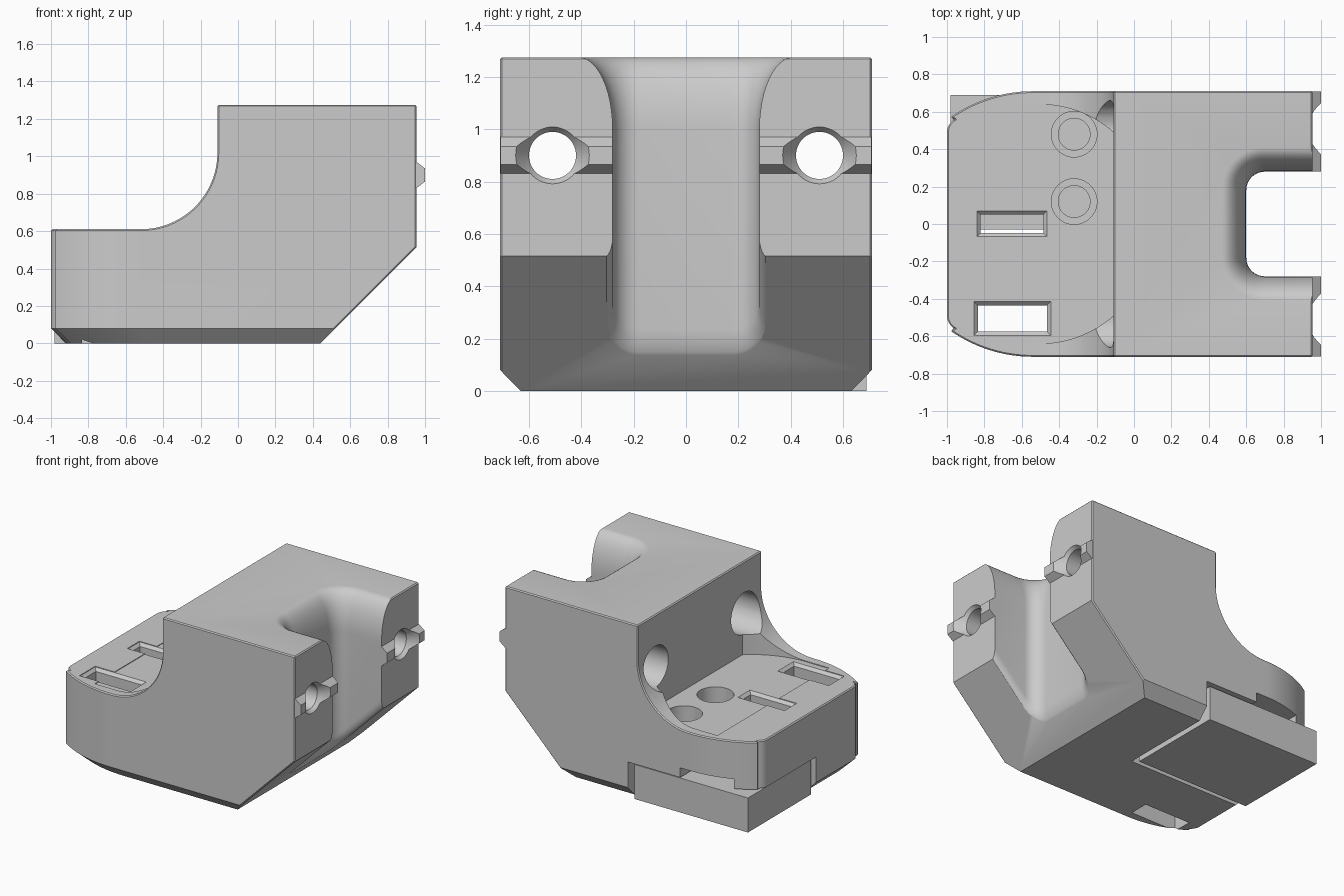
import bpy, bmesh, math
from mathutils import Vector

if "Cube" in bpy.data.objects:
    bpy.data.objects.remove(bpy.data.objects["Cube"], do_unlink=True)

grey = bpy.data.materials.new("plain grey")
grey.use_nodes = True
grey.diffuse_color = (0.6, 0.6, 0.6, 1)
grey.node_tree.nodes["Principled BSDF"].inputs["Base Color"].default_value = (0.6, 0.6, 0.6, 1)


def loft(name, rings):
    """Closed solid skinned through rings of equal point count."""
    bm = bmesh.new()
    loops = [[bm.verts.new(p) for p in ring] for ring in rings]
    n = len(loops[0])
    bm.faces.new(loops[0])
    bm.faces.new(loops[-1])
    for a, b in zip(loops, loops[1:]):
        for i in range(n):
            j = (i + 1) % n
            bm.faces.new((a[i], a[j], b[j], b[i]))
    bmesh.ops.recalc_face_normals(bm, faces=bm.faces)
    mesh = bpy.data.meshes.new(name)
    bm.to_mesh(mesh)
    bm.free()
    mesh.materials.append(grey)
    obj = bpy.data.objects.new(name, mesh)
    bpy.context.collection.objects.link(obj)
    return obj


def box(name, x0, x1, y0, y1, z0, z1):
    base = [(x0, y0), (x1, y0), (x1, y1), (x0, y1)]
    return loft(name, [[(x, y, z) for x, y in base] for z in (z0, z1)])


def turned(name, centre, axis, steps, n=48):
    """Round solid along an axis from (distance, radius) steps."""
    rings = []
    for d, r in steps:
        ring = []
        for i in range(n):
            a = math.tau * i / n
            u, v = r * math.cos(a), r * math.sin(a)
            ring.append(Vector(centre) + Vector((d, u, v) if axis == "x" else (u, v, d)))
        rings.append(ring)
    return loft(name, rings)


def arc(cx, cy, r, a0, a1, n):
    return [(cx + r * math.cos(math.radians(a0 + (a1 - a0) * i / n)),
             cy + r * math.sin(math.radians(a0 + (a1 - a0) * i / n))) for i in range(n + 1)]


def apply(obj, mod):
    bpy.context.view_layer.objects.active = obj
    bpy.ops.object.modifier_apply(modifier=mod.name)


def combine(obj, tool, operation="DIFFERENCE"):
    mod = obj.modifiers.new("combine", "BOOLEAN")
    mod.operation, mod.solver, mod.object = operation, "EXACT", tool
    apply(obj, mod)
    bpy.data.objects.remove(tool, do_unlink=True)


# Body: side profile with the swept step
profile = [(-1.1, 0), (-1.1, 0.61)] + arc(-0.52, 1.02, 0.41, -90, 0, 24)
profile += [(-0.11, 1.275), (0.955, 1.275), (0.955, 0.515), (0.44, 0)]
body = loft("body", [[(x, y, z) for x, z in profile] for y in (-0.9, 0.9)])

# Plan outline with bowed end corners, narrowed at the foot for a chamfer
half = [(1.2, 0.71)] + arc(-0.54, -0.06, 0.77, 90, 125, 14) + arc(-0.92, 0.49, 0.08, 120, 180, 6)
plan = half + [(x, -y) for x, y in reversed(half)]
foot = [(1.2 - (1.2 - x) * 0.964, y * 0.89) for x, y in plan]
outline = loft("outline", [[(x, y, 0) for x, y in foot], [(x, y, 0.08) for x, y in plan],
                           [(x, y, 1.5) for x, y in plan]])
combine(body, outline, "INTERSECT")

bevel = body.modifiers.new("edge chamfer", "BEVEL")
bevel.width, bevel.segments = 0.018, 1
bevel.limit_method, bevel.angle_limit = "ANGLE", math.radians(65)
apply(body, bevel)

# Flat deck between the two curved gussets
side = arc(-0.51, 0.03, 0.61, 49, 90, 16) + [(-0.7, 0.64)]
deck = [(x, y) for x, y in side] + [(x, -y) for x, y in reversed(side)]
combine(body, loft("deck_cut", [[(x, y, z) for x, y in deck] for z in (0.605, 1.1)]))


# Flared cable channel; the lower rings follow the sloping underside
def channel_ring(grow, height, shear):
    r = 0.1 + grow
    pts = [(1.3, 0.28 + grow)] + arc(0.7, 0.18, r, 90, 180, 10)
    pts += arc(0.7, -0.18, r, 180, 270, 10) + [(1.3, -0.28 - grow)]
    return [(x, y, height + shear * (x - 0.445)) for x, y in pts]


rings = [channel_ring(0.035, -0.15, 1)]
rings += [channel_ring(0.035 * (1 - math.sin(a * math.pi / 12)),
                       0.08 * (1 - math.cos(a * math.pi / 12)), 1) for a in range(7)]
rings += [channel_ring(0.13 * (1 - math.cos(a * math.pi / 24)),
                       1.0 + 0.275 * math.sin(a * math.pi / 24), 0) for a in range(13)]
rings += [channel_ring(0.13, 1.4, 0)]
combine(body, loft("channel_cut", rings))

# Locating ribs and bolt holes on the end face
for s in (-1, 1):
    rib = [(0.93, 0.83), (0.955, 0.83), (1.0, 0.865), (1.0, 0.935), (0.955, 0.97), (0.93, 0.97)]
    combine(body, loft("rib", [[(x, s * y, z) for x, z in rib] for y in (0.28, 0.709)]), "UNION")
    combine(body, turned("bolt_cut", (0, s * 0.51, 0.9), "x",
                         [(-0.6, 0.15), (0.3, 0.15), (0.3001, 0.09), (0.93, 0.09),
                          (0.95, 0.105), (1.02, 0.155)]))

# Stepped screw holes in the deck
for y in (0.12, 0.48):
    combine(body, turned("screw_cut", (-0.32, y, 0), "z",
                         [(0.2, 0.085), (0.4, 0.085), (0.4001, 0.122), (0.7, 0.122)]))

# Strap slots with chamfered mouths
for x0, x1, y0, y1, low in ((-0.835, -0.465, -0.575, -0.435, -0.1),
                            (-0.82, -0.485, -0.048, 0.05, -0.1)):
    slot = []
    for grow, z in ((0, low), (0, 0.585), (0.02, 0.605), (0.02, 0.7)):
        slot.append([(x0 - grow, y0 - grow, z), (x1 + grow, y0 - grow, z),
                     (x1 + grow, y1 + grow, z), (x0 - grow, y1 + grow, z)])
    combine(body, loft("slot_cut", slot))

# Pocket for the foot plate and the strap passage above it
combine(body, box("pocket_cut", -1.2, -0.03, -0.06, 0.9, -0.1, 0.265))
combine(body, box("strap_cut", -0.84, -0.45, -0.047, 0.9, 0.2, 0.335))

# Separate square foot plate
plate = box("foot_plate", -0.98, -0.07, -0.03, 0.69, 0, 0.25)

for obj in (body, plate):
    bpy.ops.object.select_all(action="DESELECT")
    obj.select_set(True)
    bpy.context.view_layer.objects.active = obj
    bpy.ops.object.shade_smooth_by_angle(angle=math.radians(25))
